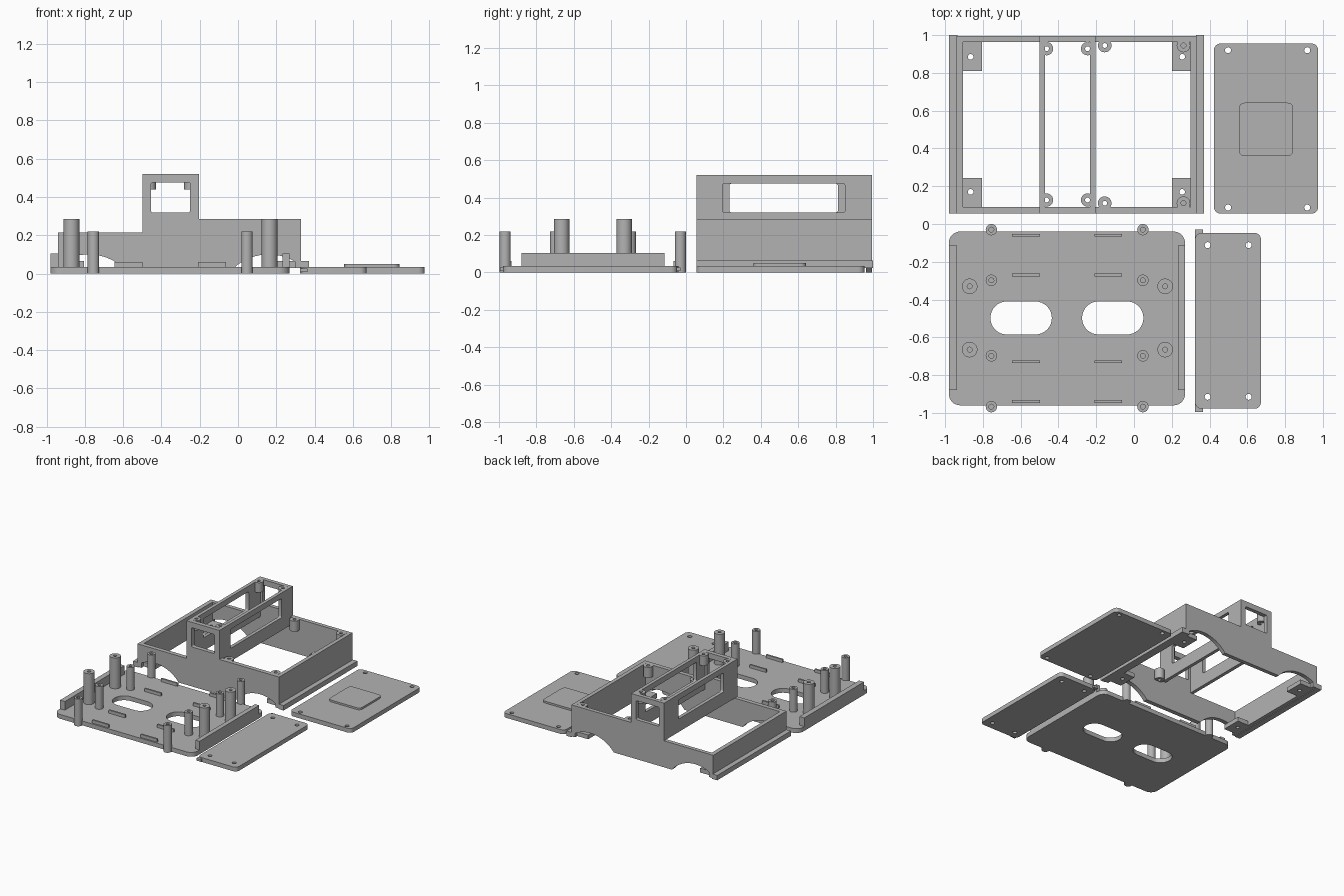
import bpy, bmesh, math
from mathutils import Matrix

if "Cube" in bpy.data.objects:
    bpy.data.objects.remove(bpy.data.objects["Cube"])

grey = bpy.data.materials.new("plain grey")
grey.diffuse_color = (0.45, 0.45, 0.45, 1)
grey.use_nodes = True
grey.node_tree.nodes["Principled BSDF"].inputs["Base Color"].default_value = grey.diffuse_color

# Local (u, v, depth) axes mapped to the world for each extrusion direction
FRAMES = {
    'z': Matrix.Identity(4),
    'y': Matrix(((1, 0, 0, 0), (0, 0, -1, 0), (0, 1, 0, 0), (0, 0, 0, 1))),
    'x': Matrix(((0, 0, 1, 0), (1, 0, 0, 0), (0, 1, 0, 0), (0, 0, 0, 1))),
}


def circle(cx, cy, r, n=32):
    return [(cx + r * math.cos(2 * math.pi * i / n), cy + r * math.sin(2 * math.pi * i / n)) for i in range(n)]


def rect(u0, u1, v0, v1, r=0.0, n=8):
    if r == 0:
        return [(u0, v0), (u1, v0), (u1, v1), (u0, v1)]
    pts = []
    corners = ((u1 - r, v1 - r), (u0 + r, v1 - r), (u0 + r, v0 + r), (u1 - r, v0 + r))
    for k, (cx, cy) in enumerate(corners):
        for i in range(n + 1):
            a = math.pi / 2 * (k + i / n)
            pts.append((cx + r * math.cos(a), cy + r * math.sin(a)))
    return pts


def slab(name, loops, d0, d1, axis='z'):
    """Extrude an outline (first loop) with holes (other loops) from d0 to d1."""
    cu = bpy.data.curves.new(name, 'CURVE')
    cu.dimensions = '2D'
    cu.fill_mode = 'BOTH'
    cu.extrude = (d1 - d0) / 2
    for loop in loops:
        sp = cu.splines.new('POLY')
        sp.points.add(len(loop) - 1)
        for p, (u, v) in zip(sp.points, loop):
            p.co = (u, v, 0, 1)
        sp.use_cyclic_u = True
    tmp = bpy.data.objects.new(name + "_curve", cu)
    bpy.context.collection.objects.link(tmp)
    dg = bpy.context.evaluated_depsgraph_get()
    me = bpy.data.meshes.new_from_object(tmp.evaluated_get(dg))
    bpy.data.objects.remove(tmp)
    sign = -1 if axis == 'y' else 1
    me.transform(FRAMES[axis] @ Matrix.Translation((0, 0, sign * (d0 + d1) / 2)))
    bm = bmesh.new()
    bm.from_mesh(me)
    bmesh.ops.remove_doubles(bm, verts=bm.verts, dist=1e-5)
    bmesh.ops.recalc_face_normals(bm, faces=bm.faces)
    bm.to_mesh(me)
    bm.free()
    me.materials.clear()
    me.materials.append(grey)
    ob = bpy.data.objects.new(name, me)
    bpy.context.collection.objects.link(ob)
    return ob


def box(name, x0, x1, y0, y1, z0, z1):
    return slab(name, [rect(x0, x1, y0, y1)], z0, z1)


def post(name, x, y, r, z0, z1, hole=0.013):
    return slab(name, [circle(x, y, r), circle(x, y, hole, 16)], z0, z1)


# Base tray with two oblong openings
slab("base_plate", [rect(-0.98, 0.27, -0.96, -0.04, 0.06),
                    rect(-0.76, -0.435, -0.585, -0.41, 0.087),
                    rect(-0.275, 0.05, -0.585, -0.41, 0.087)], 0, 0.035)
box("base_end_lip", -0.98, -0.937, -0.88, -0.115, 0.03, 0.105)
box("base_end_lip", 0.233, 0.27, -0.88, -0.115, 0.03, 0.105)

# Locating tabs on the base
for y in (-0.06, -0.27, -0.73, -0.94):
    for x in (-0.645, -0.21):
        box("base_tab", x, x + 0.147, y - 0.007, y + 0.007, 0.03, 0.06)

# Screw posts on the base
for x in (-0.87, 0.165):
    for y in (-0.33, -0.665):
        post("tall_post", x, y, 0.041, 0.03, 0.285)
for x in (-0.755, 0.047):
    for y in (-0.298, -0.698):
        post("short_post", x, y, 0.03, 0.03, 0.22)
    for y in (-0.03, -0.967):
        slab("outer_post_foot", [circle(x, y, 0.03)], 0, 0.035)
        post("outer_post", x, y, 0.03, 0.035, 0.22)


# Body side walls: stepped top, wheel arches below, window in the cabin
def arch(cx, x0, x1, n=16):
    xs = [x0 + (x1 - x0) * i / n for i in range(n + 1)]
    return [(x, max(0.0, math.sqrt(0.0729 - (x - cx) ** 2) - 0.17)) for x in xs]


profile = arch(-0.78, -0.94, -0.5705) + arch(0.16, -0.0495, 0.33)
profile += [(0.33, 0.285), (-0.205, 0.285), (-0.205, 0.52), (-0.5, 0.52), (-0.5, 0.215), (-0.94, 0.215)]
for y0, y1 in ((0.055, 0.09), (0.963, 0.995)):
    slab("body_side_wall", [profile, rect(-0.455, -0.25, 0.32, 0.475, 0.008, 3)], y0, y1, 'y')

# Body end walls and bumpers
box("body_end_wall", -0.94, -0.905, 0.055, 0.995, 0.03, 0.215)
box("body_end_wall", 0.298, 0.33, 0.055, 0.995, 0.03, 0.285)
box("bumper", -0.98, -0.935, 0.055, 1.0, 0.025, 0.065)
box("bumper", 0.328, 0.37, 0.055, 1.0, 0.025, 0.065)

# Cabin cross walls with wide windows
slab("cabin_cross_wall", [rect(0.06, 0.99, 0.215, 0.52),
                          rect(0.232, 0.812, 0.32, 0.475, 0.012, 4)], -0.5, -0.472, 'x')
slab("cabin_cross_wall", [rect(0.06, 0.99, 0.215, 0.52),
                          rect(0.195, 0.85, 0.32, 0.475, 0.012, 4)], -0.232, -0.205, 'x')

# Corner mounting flanges
for x0, x1, hx in ((-0.91, -0.805, -0.865), (0.2, 0.3, 0.255)):
    for y0, y1, hy in ((0.085, 0.243, 0.17), (0.81, 0.968, 0.885)):
        slab("corner_flange", [rect(x0, x1, y0, y1), circle(hx, hy, 0.015, 16)], 0.03, 0.065)

# Hanging screw bosses for the two roof panels
for x in (-0.463, -0.246):
    for y in (0.127, 0.928):
        post("cabin_boss", x, y, 0.035, 0.44, 0.52)
for x in (-0.155, 0.262):
    for y in (0.11, 0.945):
        post("deck_boss", x, y, 0.036, 0.2, 0.285)

# Deck cover with a raised pad
slab("deck_cover", [rect(0.423, 0.975, 0.055, 0.955, 0.035)] +
     [circle(x, y, 0.016, 16) for x in (0.498, 0.917) for y in (0.087, 0.92)], 0, 0.035)
slab("deck_cover_pad", [rect(0.555, 0.843, 0.36, 0.642, 0.03)], 0.03, 0.05)

# Roof cover with small hinge ears
slab("roof_cover", [rect(0.323, 0.672, -0.978, -0.047, 0.035)] +
     [circle(x, y, 0.016, 16) for x in (0.39, 0.607) for y in (-0.112, -0.915)], 0, 0.035)
for y0, y1 in ((-0.995, -0.94), (-0.085, -0.03)):
    box("roof_cover_ear", 0.323, 0.364, y0, y1, 0.008, 0.026)

# Smooth round parts while keeping edges crisp
bpy.ops.object.select_all(action='DESELECT')
for ob in bpy.context.scene.objects:
    ob.select_set(True)
    bpy.context.view_layer.objects.active = ob
bpy.ops.object.shade_smooth_by_angle(angle=math.radians(30))
